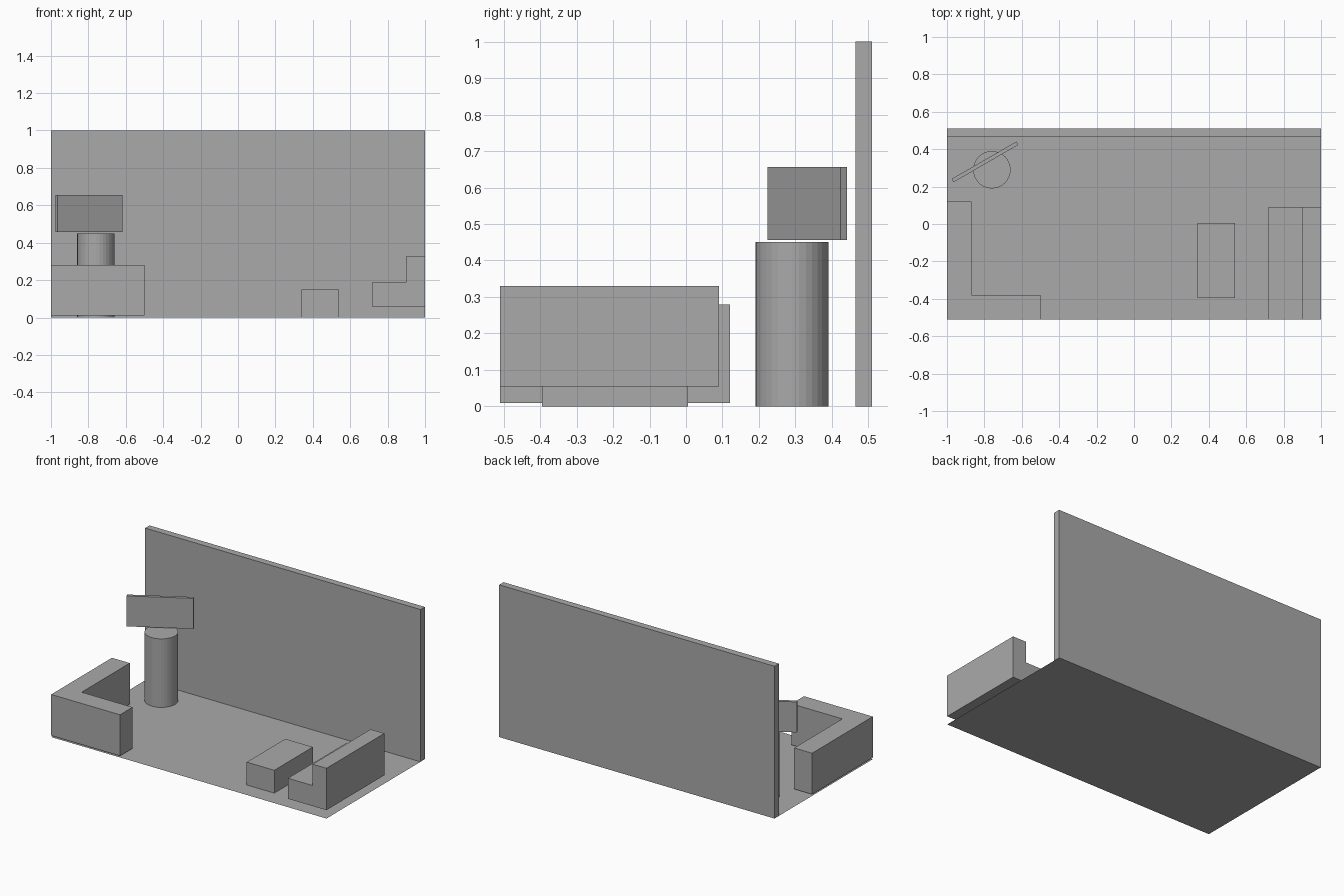
import bpy
import bmesh
from math import radians
from mathutils import Matrix, Vector

cube = bpy.data.objects.get("Cube")
if cube:
    bpy.data.objects.remove(cube, do_unlink=True)

# One plain grey for everything
GREY = (0.4, 0.4, 0.4, 1)
grey = bpy.data.materials.new("plain grey")
grey.use_nodes = True
grey.diffuse_color = GREY
grey.node_tree.nodes["Principled BSDF"].inputs["Base Color"].default_value = GREY


def add_object(name, bm):
    bmesh.ops.recalc_face_normals(bm, faces=bm.faces)
    mesh = bpy.data.meshes.new(name)
    bm.to_mesh(mesh)
    bm.free()
    mesh.materials.append(grey)
    obj = bpy.data.objects.new(name, mesh)
    bpy.context.collection.objects.link(obj)
    return obj


def box(name, low, high):
    low, high = Vector(low), Vector(high)
    bm = bmesh.new()
    bmesh.ops.create_cube(bm, size=1, matrix=Matrix.Translation((low + high) / 2)
                          @ Matrix.Diagonal((high - low).to_4d()))
    return add_object(name, bm)


def extrude(name, profile, offset):
    bm = bmesh.new()
    face = bm.faces.new([bm.verts.new(p) for p in profile])
    result = bmesh.ops.extrude_face_region(bm, geom=[face], use_keep_orig=True)
    verts = [g for g in result["geom"] if isinstance(g, bmesh.types.BMVert)]
    bmesh.ops.translate(bm, verts=verts, vec=offset)
    return add_object(name, bm)


FRONT, BACK = -0.51, 0.51

# Thin floor sheet and back wall
bm = bmesh.new()
bm.faces.new([bm.verts.new(p) for p in
              ((-1, FRONT, 0), (1, FRONT, 0), (1, BACK, 0), (-1, BACK, 0))])
floor = add_object("floor", bm)
floor.data.flip_normals() if floor.data.polygons[0].normal.z < 0 else None
box("back_wall", (-1, 0.465, 0), (1, BACK, 1))

# L-shaped counter
plan = [(-1, FRONT), (-0.5, FRONT), (-0.5, -0.38), (-0.87, -0.38), (-0.87, 0.12), (-1, 0.12)]
extrude("counter", [(x, y, 0.01) for x, y in plan], (0, 0, 0.27))

# Sofa with seat and backrest
side = [(0.72, 0.055), (1, 0.055), (1, 0.33), (0.9, 0.33), (0.9, 0.19), (0.72, 0.19)]
extrude("sofa", [(x, FRONT, z) for x, z in side], (0, 0.6, 0))

# Low table
box("low_table", (0.34, -0.395, 0), (0.54, 0.005, 0.15))

# Round pedestal with a turned screen above it
bm = bmesh.new()
bmesh.ops.create_cone(bm, cap_ends=True, segments=32, radius1=0.1, radius2=0.1, depth=0.45,
                      matrix=Matrix.Translation((-0.76, 0.29, 0.225)))
add_object("pedestal", bm)
screen = box("screen", (-0.2, -0.01, -0.1), (0.2, 0.01, 0.1))
screen.location = (-0.797, 0.332, 0.556)
screen.rotation_euler.z = radians(30)
